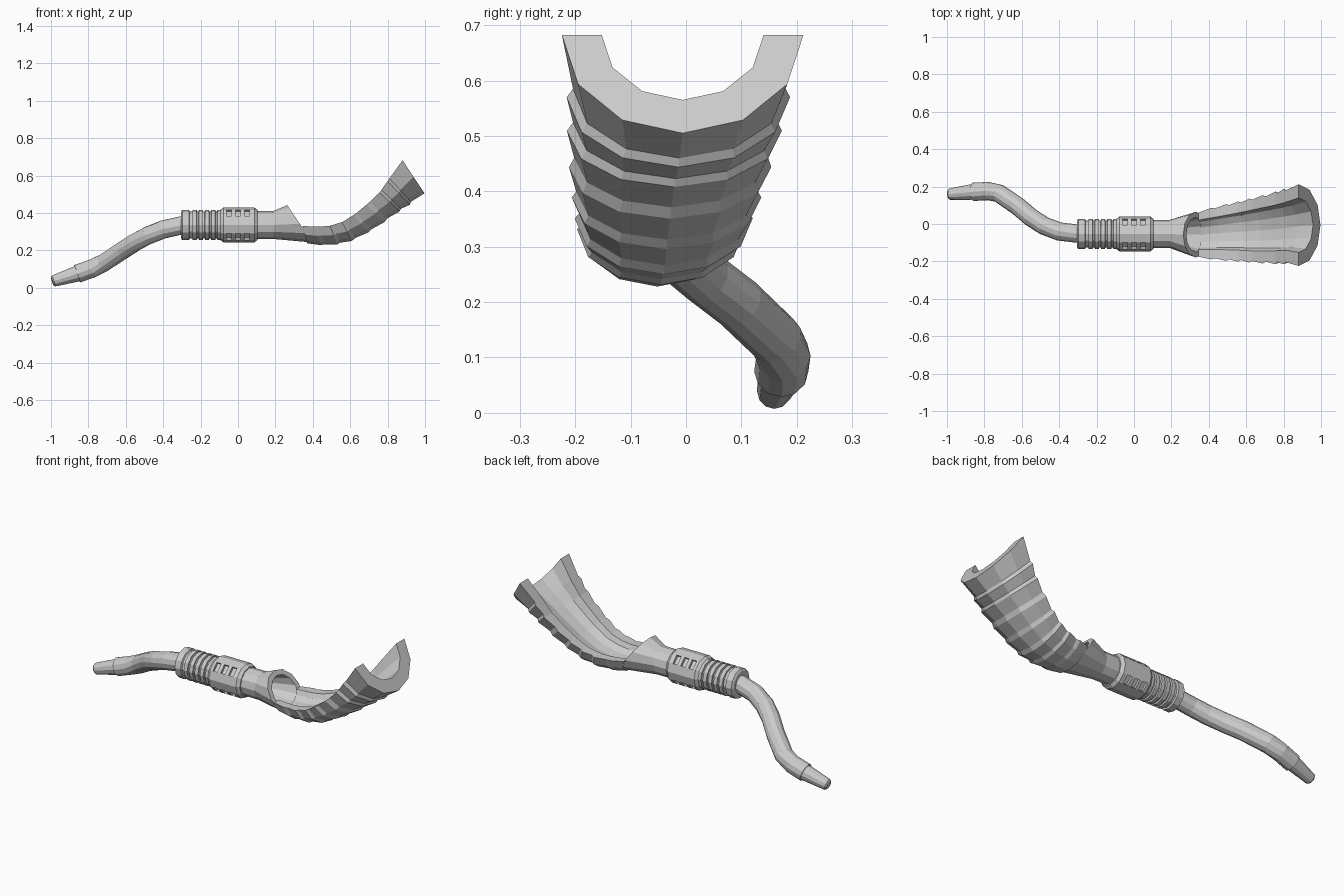
import bpy, bmesh
from math import sin, cos, pi
from mathutils import Vector

if "Cube" in bpy.data.objects:
    bpy.data.objects.remove(bpy.data.objects["Cube"])

N = 12                     # sides of every round part
CY, CZ = -0.053, 0.336     # axis of the straight body


def loft(name, rings, close_ends=True, edit=None):
    """Bridge closed rings of points into one flat-shaded object."""
    bm = bmesh.new()
    rows = [[bm.verts.new(p) for p in r] for r in rings]
    n = len(rows[0])
    grid = [[bm.faces.new((a[j], a[(j + 1) % n], b[(j + 1) % n], b[j]))
             for j in range(n)] for a, b in zip(rows, rows[1:])]
    if close_ends:
        bm.faces.new(rows[0])
        bm.faces.new(rows[-1])
    bmesh.ops.recalc_face_normals(bm, faces=bm.faces)
    if edit:
        edit(bm, grid)
    me = bpy.data.meshes.new(name)
    bm.to_mesh(me)
    bm.free()
    ob = bpy.data.objects.new(name, me)
    bpy.context.collection.objects.link(ob)
    return ob


def ring(c, t, r):
    """Round ring at c, facing along t."""
    t = Vector(t).normalized()
    side = Vector((0, 0, 1)).cross(t).normalized()
    up = t.cross(side)
    return [Vector(c) + r * (cos(2 * pi * k / N) * side + sin(2 * pi * k / N) * up) for k in range(N)]


def straight(profile):
    """Rings along the body axis from (x, radius) pairs."""
    return [ring((x, CY, CZ), (1, 0, 0), r) for x, r in profile]


# curved tube, offset sideways and downwards
path = [Vector(p) for p in [
    (-.86, .172, .075), (-.78, .176, .103), (-.72, .163, .132), (-.62, .094, .198), (-.55, .035, .243),
    (-.48, -.010, .280), (-.40, -.040, .312), (-.29, CY, CZ)]]
tube = []
for i, p in enumerate(path):
    t = path[min(i + 1, len(path) - 1)] - path[max(i - 1, 0)]
    if i == len(path) - 1:
        t = Vector((1, 0, 0.1))
    tube.append(ring(p, t, .049))
loft("curved_tube", tube)

# tapered mouthpiece
end = Vector((-.993, .158, .034))
ax = path[0] - end
loft("mouthpiece", [ring(end + ax * f, ax, r) for f, r in
                    [(0, .022), (.05, .030), (.15, .032), (.97, .042), (1.1, .042)]])

# ribbed collar
prof = [(-.305, .070), (-.298, .081), (-.262, .081), (-.258, .072)]
for k in range(5):
    x = -.242 + k * .033
    prof += [(x - .002, .072), (x, .081), (x + .021, .081), (x + .023, .072)]
prof.append((-.08, .072))
loft("ribbed_collar", straight(prof))


# slotted barrel: three recessed slots on each of four diagonal faces
def slots(bm, grid):
    faces = [grid[b][s] for b in (2, 4, 6) for s in (1, 4, 7, 10)]
    res = bmesh.ops.extrude_discrete_faces(bm, faces=faces)
    for f in res["faces"]:
        f.normal_update()
        bmesh.ops.translate(bm, verts=f.verts, vec=-f.normal * .014)


loft("slotted_barrel", straight([
    (-.095, .080), (-.078, .093), (-.062, .093), (-.034, .093), (-.014, .093), (.014, .093),
    (.034, .093), (.062, .093), (.088, .093), (.105, .080)]), edit=slots)


# neck flaring into an obliquely cut mouth
def oblique(k):
    return [Vector((.331 - .068 * k * sin(a), -.057 + .122 * k * cos(a), .342 + .1 * k * sin(a)))
            for a in (2 * pi * i / N for i in range(N))]


loft("flared_neck", straight([(.09, .074), (.19, .075)]) + [oblique(1), oblique(.76)]
     + straight([(.2, .052)]))

# scoop stations: bottom x,z / rim x,z / centre y / half width / wall
stations = [
    (.370, .238, .345, .330, -.057, .118, .040),
    (.500, .230, .470, .325, -.047, .140, .050),
    (.610, .257, .560, .352, -.040, .152, .052),
    (.730, .322, .645, .407, -.033, .166, .055),
    (.850, .408, .750, .500, -.022, .182, .060),
    (.925, .460, .810, .585, -.012, .192, .064)]
last = (.997, .505, .880, .682, -.006, .218, .072)


def scoop_ring(s, swell):
    bx, bz, tx, tz, cy, w, th = s
    b, t = Vector((bx, cy, bz)), Vector((tx, cy, tz))
    h = (b - t).length
    angles = [pi * i / 6 for i in range(7)]
    outer = [t + (b - t) * sin(a) * (1 + swell) + Vector((0, w * cos(a) * (1 + swell), 0)) for a in angles]
    inner = [t + (b - t) * sin(a) * (h - th) / h + Vector((0, (w - th) * cos(a), 0)) for a in angles]
    return outer + inner[::-1]


def sample(u):
    u *= len(stations) - 1
    i = min(int(u), len(stations) - 2)
    return [p + (q - p) * (u - i) for p, q in zip(stations[i], stations[i + 1])]


# half-pipe scoop: overlapping bands that widen then step in, ending in a thick lip
BANDS = 7
rings = []
for k in range(BANDS):
    rings.append(scoop_ring(sample(k / BANDS), 0))
    rings.append(scoop_ring(sample((k + .75) / BANDS), .06))
rings += [scoop_ring(sample(1), 0), scoop_ring(last, 0)]
loft("scoop", rings)
